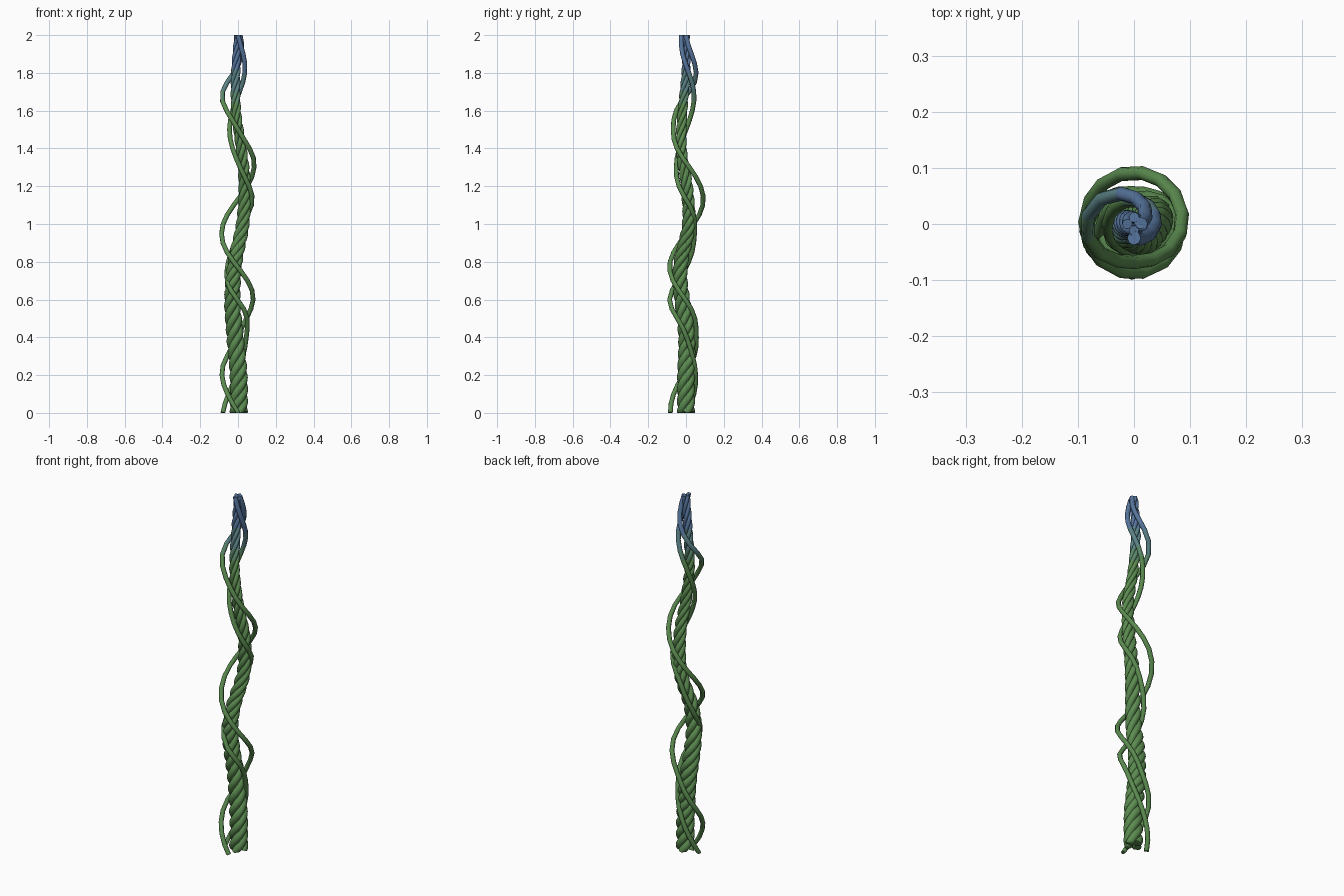
import bpy, bmesh, math
from mathutils import Vector

if "Cube" in bpy.data.objects:
    bpy.data.objects.remove(bpy.data.objects["Cube"])


def mat(name, col):
    m = bpy.data.materials.new(name)
    m.diffuse_color = (*col, 1)
    m.use_nodes = True
    m.node_tree.nodes["Principled BSDF"].inputs["Base Color"].default_value = m.diffuse_color
    return m


MATS = [mat("leaf green", (0.105, 0.26, 0.08)),
        mat("sea green", (0.105, 0.245, 0.15)),
        mat("teal", (0.105, 0.225, 0.24)),
        mat("slate blue", (0.095, 0.18, 0.34))]


def colour_index(z):
    return sum(z > limit for limit in (1.64, 1.70, 1.82))


def curve(points, z):
    """Smooth interpolation through (z, value) pairs."""
    if z <= points[0][0]:
        return points[0][1]
    for i in range(len(points) - 1):
        (za, a), (zb, b) = points[i], points[i + 1]
        if z <= zb:
            p = points[max(i - 1, 0)]
            n = points[min(i + 2, len(points) - 1)]
            h = zb - za
            ma = (b - p[1]) / (zb - p[0]) * h
            mb = (n[1] - a) / (n[0] - za) * h
            t = (z - za) / h
            return ((2*t**3 - 3*t*t + 1) * a + (t**3 - 2*t*t + t) * ma
                    + (3*t*t - 2*t**3) * b + (t**3 - t*t) * mb)
    return points[-1][1]


def tube(name, path, radii, sides):
    bm = bmesh.new()
    rings = []
    for i, p in enumerate(path):
        t = (path[min(i + 1, len(path) - 1)] - path[max(i - 1, 0)]).normalized()
        u = Vector((0, 1, 0)).cross(t).normalized()
        v = t.cross(u)
        ring = []
        for k in range(sides):
            a = 2 * math.pi * k / sides
            q = p + radii[i] * (math.cos(a) * u + math.sin(a) * v)
            q.z = min(max(q.z, 0), 2)
            ring.append(bm.verts.new(q))
        rings.append(ring)
    for a, b in zip(rings, rings[1:]):
        for k in range(sides):
            j = (k + 1) % sides
            bm.faces.new((a[k], a[j], b[j], b[k]))
    bm.faces.new(rings[0][::-1])
    bm.faces.new(rings[-1])
    for f in bm.faces:
        f.material_index = colour_index(f.calc_center_median().z)
    me = bpy.data.meshes.new(name)
    bm.to_mesh(me)
    bm.free()
    for m in MATS:
        me.materials.append(m)
    ob = bpy.data.objects.new(name, me)
    bpy.context.collection.objects.link(ob)
    bpy.context.view_layer.objects.active = ob
    ob.select_set(True)
    bpy.ops.object.shade_smooth_by_angle(angle=math.radians(65))
    ob.select_set(False)


# Wandering centre line and taper of the twisted stem
CX = [(0, 0.004), (0.2, 0.003), (0.4, -0.015), (0.6, -0.03), (0.8, -0.015),
      (1.0, 0.025), (1.2, 0.036), (1.4, 0.017), (1.6, -0.01), (1.8, -0.012), (2, 0)]
CY = [(0, 0), (0.2, 0), (0.4, 0.004), (0.6, -0.02), (0.7, -0.032), (0.8, -0.026),
      (1.0, 0.014), (1.2, 0.004), (1.4, -0.025), (1.6, -0.018), (1.8, 0), (2, 0)]
R = [(0, 0.049), (0.4, 0.047), (0.7, 0.042), (1.0, 0.037), (1.3, 0.032),
     (1.6, 0.027), (1.8, 0.025), (2, 0.021)]

# Stem: four strands twisted together like rope
STEPS = 150
STRANDS = 4
for s in range(STRANDS):
    path, radii = [], []
    for i in range(STEPS + 1):
        z = 2 * i / STEPS
        r = curve(R, z) / 2.3
        a = 2 * math.pi * (z / 0.25 + s / STRANDS)
        path.append(Vector((curve(CX, z) + 1.3 * r * math.cos(a),
                            curve(CY, z) + 1.3 * r * math.sin(a), z)))
        radii.append(r)
    tube(f"stem_strand_{s + 1}", path, radii, 10)

# Two loose vines winding the other way: height and radius at each quarter turn
TURN_Z = [0, 0.22, 0.41, 0.595, 0.77, 0.945, 1.13, 1.325, 1.5, 1.68, 1.84, 2.0]
OUTER = [0.083, 0.085, 0.055, 0.080, 0.087, 0.087, 0.092, 0.086, 0.068, 0.085, 0.048, 0.012]
INNER = [0.080, 0.050, 0.045, 0.087, 0.057, 0.045, 0.076, 0.050, 0.045, 0.043, 0.037, 0.025]
TURNS = [(z, 90 * i) for i, z in enumerate(TURN_Z)]
for name, reach, start in (("outer_vine", OUTER, -90), ("inner_vine", INNER, 180)):
    knots = list(zip(TURN_Z, reach))
    path = []
    for i in range(41):
        z = 2 * i / 40
        d = curve(knots, z)
        a = math.radians(start - curve(TURNS, z))
        path.append(Vector((d * math.cos(a), d * math.sin(a), z)))
    tube(name, path, [0.0125] * len(path), 8)
